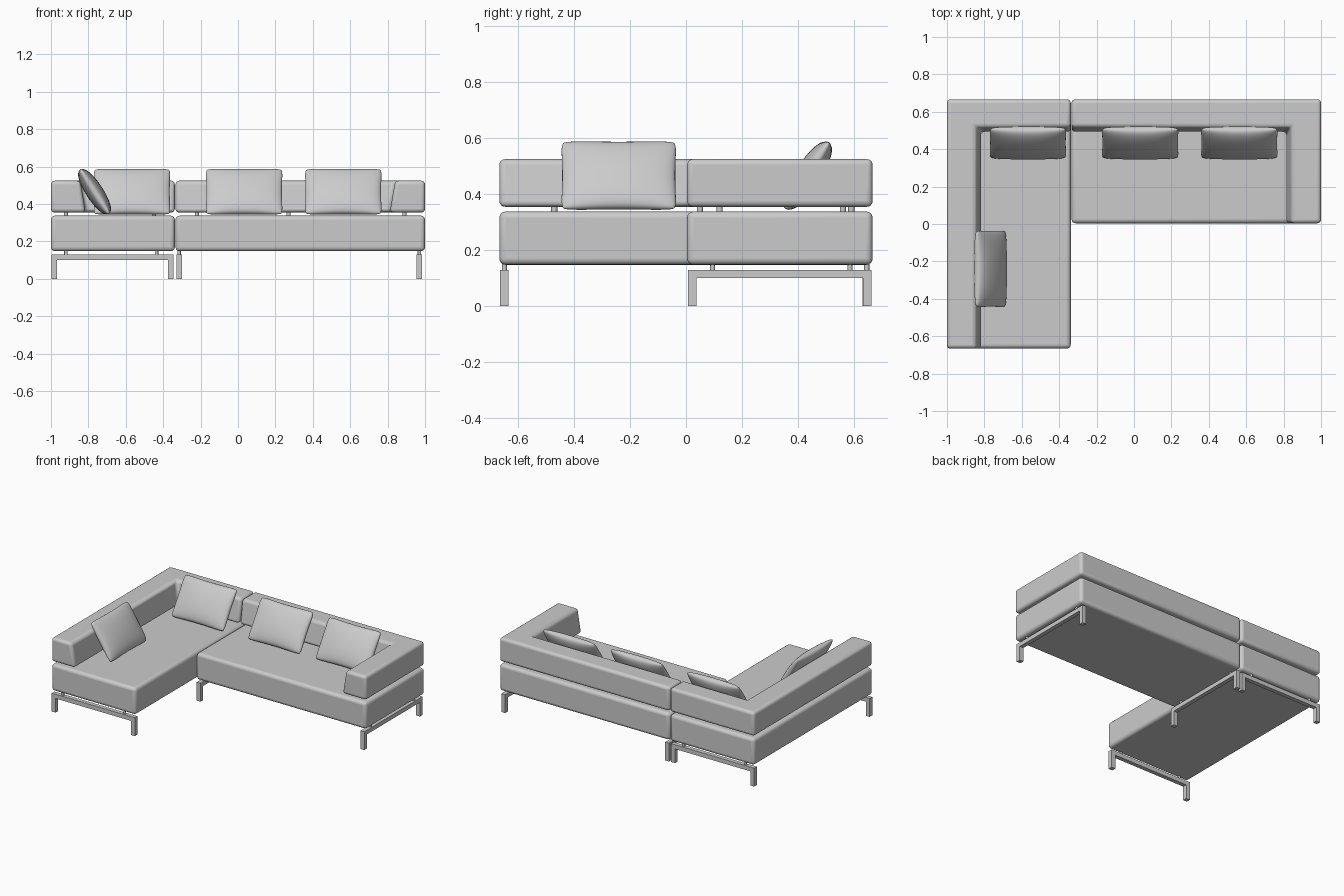
import bpy, bmesh, math

if "Cube" in bpy.data.objects:
    bpy.data.objects.remove(bpy.data.objects["Cube"])


def add_object(name, bm, angle=35):
    bmesh.ops.recalc_face_normals(bm, faces=bm.faces)
    mesh = bpy.data.meshes.new(name)
    bm.to_mesh(mesh)
    bm.free()
    ob = bpy.data.objects.new(name, mesh)
    bpy.context.collection.objects.link(ob)
    bpy.ops.object.select_all(action='DESELECT')
    ob.select_set(True)
    bpy.context.view_layer.objects.active = ob
    bpy.ops.object.shade_smooth_by_angle(angle=math.radians(angle))
    return ob


def soft_prism(name, bottom, top, z0, z1, top_r, low_r):
    """Upholstered block lofted between two outlines, with rounded edges."""
    bm = bmesh.new()
    lo = [bm.verts.new((x, y, z0)) for x, y in bottom]
    hi = [bm.verts.new((x, y, z1)) for x, y in top]
    bm.faces.new(lo[::-1])
    bm.faces.new(hi)
    n = len(lo)
    for i in range(n):
        j = (i + 1) % n
        bm.faces.new((lo[i], lo[j], hi[j], hi[i]))
    layer = bm.edges.layers.float.new('bevel_weight_edge')
    for e in bm.edges:
        e[layer] = low_r / top_r if all(v.co.z == z0 for v in e.verts) else 1
    ob = add_object(name, bm, 40)
    bev = ob.modifiers.new('soft_edges', 'BEVEL')
    bev.limit_method = 'WEIGHT'
    bev.width = top_r
    bev.segments = 4
    return ob


def rect(x0, x1, y0, y1):
    return [(x0, y0), (x1, y0), (x1, y1), (x0, y1)]


def box(bm, x0, x1, y0, y1, z0, z1):
    vs = bmesh.ops.create_cube(bm, size=1)['verts']
    for v in vs:
        v.co.x = x0 + (v.co.x + 0.5) * (x1 - x0)
        v.co.y = y0 + (v.co.y + 0.5) * (y1 - y0)
        v.co.z = z0 + (v.co.z + 0.5) * (z1 - z0)


def posts(name, points, z0, z1, r=0.009):
    bm = bmesh.new()
    for x, y in points:
        vs = bmesh.ops.create_cone(bm, cap_ends=True, segments=16, radius1=r,
                                   radius2=r, depth=z1 - z0)['verts']
        bmesh.ops.translate(bm, verts=vs, vec=(x, y, (z0 + z1) / 2))
    add_object(name, bm)


def leg_frame(name, x0, x1, y0, y1):
    """U-shaped frame: two square legs joined by a flat rail."""
    bm = bmesh.new()
    w, h, rail = 0.03, 0.13, 0.10
    if x1 - x0 > y1 - y0:
        box(bm, x0, x0 + w, y0, y1, 0, h)
        box(bm, x1 - w, x1, y0, y1, 0, h)
        box(bm, x0 + w, x1 - w, y0, y1, rail, h)
    else:
        box(bm, x0, x1, y0, y0 + w, 0, h)
        box(bm, x0, x1, y1 - w, y1, 0, h)
        box(bm, x0, x1, y0 + w, y1 - w, rail, h)
    add_object(name, bm)


def pillow(name, loc, turn):
    """Puffed cushion: two bulged grids welded along a seam."""
    w, h, t = 0.207, 0.145, 0.046
    bm = bmesh.new()
    for side in (1, -1):
        vs = bmesh.ops.create_grid(bm, x_segments=28, y_segments=20, size=1)['verts']
        for v in vs:
            u = math.sin(v.co.x * math.pi / 2)
            k = math.sin(v.co.y * math.pi / 2)
            puff = (max(0, 1 - u * u) * max(0, 1 - k * k)) ** 0.5
            corner = 1 - 0.045 * (abs(u) * abs(k)) ** 8
            v.co = (u * w * (0.975 + 0.025 * k * k) * corner,
                    k * h * (0.96 + 0.04 * u * u) * corner,
                    side * t * puff ** 0.8)
    bmesh.ops.remove_doubles(bm, verts=bm.verts, dist=0.0005)
    ob = add_object(name, bm, 60)
    ob.location = loc
    ob.rotation_euler = (math.radians(57), 0, math.radians(turn))


# Seats
for name, r in (('chaise_seat', rect(-1, -0.338, -0.666, 0.666)),
                ('sofa_seat', rect(-0.334, 1, 0.004, 0.666))):
    soft_prism(name, r, r, 0.148, 0.338, 0.022, 0.006)


# L-shaped backrests with sloping inner faces
def l_shape(end, arm, inner, y0, back):
    return [(end, y0), (arm, y0), (arm, back), (inner, back),
            (inner, 0.666), (end, 0.666)]


soft_prism('chaise_backrest', l_shape(-1, -0.815, -0.338, -0.666, 0.49),
           l_shape(-1, -0.843, -0.338, -0.666, 0.518), 0.355, 0.525, 0.02, 0.012)
soft_prism('sofa_backrest', l_shape(1, 0.812, -0.334, 0.004, 0.49)[::-1],
           l_shape(1, 0.84, -0.334, 0.004, 0.518)[::-1], 0.355, 0.525, 0.02, 0.012)

# Spacer posts holding the backrests above the seats
posts('chaise_backrest_posts', [(-0.92, -0.47), (-0.92, 0.05), (-0.92, 0.56), (-0.45, 0.59)],
      0.33, 0.36, 0.011)
posts('sofa_backrest_posts', [(-0.22, 0.59), (0.27, 0.59), (0.89, 0.56), (0.89, 0.12)],
      0.33, 0.36, 0.011)

# Leg frames and their spacer posts
for name, y in (('chaise_front_legs', -0.648), ('chaise_back_legs', 0.645)):
    leg_frame(name, -0.997, -0.345, y - 0.015, y + 0.015)
    posts(name + '_posts', [(-0.92, y), (-0.435, y)], 0.125, 0.155)
for name, x in (('sofa_left_legs', -0.315), ('sofa_right_legs', 0.97)):
    leg_frame(name, x - 0.015, x + 0.015, 0.008, 0.662)
    posts(name + '_posts', [(x, 0.095), (x, 0.585)], 0.125, 0.155)

# Loose pillows leaning on the backrests
for i, x in enumerate((-0.567, 0.033, 0.563)):
    pillow(f'back_pillow_{i + 1}', (x, 0.433, 0.466), 0)
pillow('side_pillow', (-0.767, -0.24, 0.466), 90)
